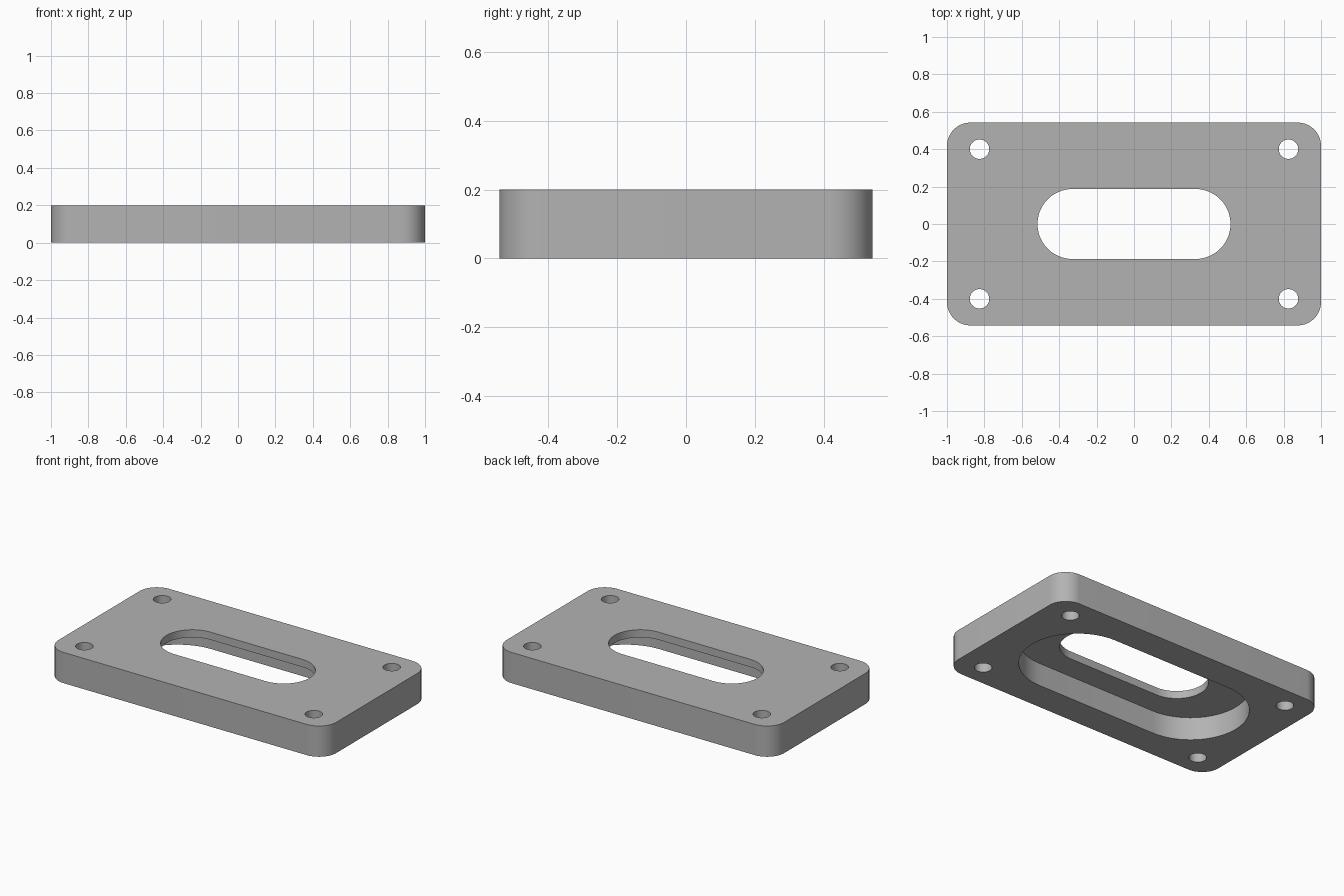
import bpy, bmesh
from math import cos, sin, pi

cube = bpy.data.objects.get("Cube")
if cube:
    bpy.data.objects.remove(cube, do_unlink=True)

grey = bpy.data.materials.new("grey metal")
grey.use_nodes = True
colour = (0.45, 0.45, 0.45, 1)
grey.diffuse_color = colour
grey.node_tree.nodes["Principled BSDF"].inputs["Base Color"].default_value = colour


def rounded_prism(name, half_x, half_y, radius, z0, z1, centre=(0, 0), steps=16):
    """Vertical prism with a rounded rectangle, slot or circle outline."""
    bm = bmesh.new()
    ring = []
    corners = [(1, 1), (-1, 1), (-1, -1), (1, -1)]
    for quarter, (sx, sy) in enumerate(corners):
        for i in range(steps + 1):
            a = (quarter + i / steps) * pi / 2
            x = centre[0] + sx * (half_x - radius) + radius * cos(a)
            y = centre[1] + sy * (half_y - radius) + radius * sin(a)
            ring.append(bm.verts.new((x, y, z0)))
    base = bm.faces.new(ring)
    top = bmesh.ops.extrude_face_region(bm, geom=[base])["geom"]
    bmesh.ops.translate(bm, vec=(0, 0, z1 - z0),
                        verts=[v for v in top if isinstance(v, bmesh.types.BMVert)])
    # Merge the doubled points where two arcs meet
    bmesh.ops.remove_doubles(bm, verts=bm.verts[:], dist=1e-5)
    bmesh.ops.recalc_face_normals(bm, faces=bm.faces[:])
    mesh = bpy.data.meshes.new(name)
    bm.to_mesh(mesh)
    bm.free()
    mesh.materials.append(grey)
    obj = bpy.data.objects.new(name, mesh)
    bpy.context.collection.objects.link(obj)
    return obj


# Plate with rounded corners
plate = rounded_prism("mounting_plate", 1, 0.542, 0.125, 0, 0.2)

# Through slot, wider recess underneath, four bolt holes
cutters = [
    rounded_prism("slot_cutter", 0.516, 0.187, 0.187, -0.1, 0.3),
    rounded_prism("recess_cutter", 0.782, 0.347, 0.347, -0.1, 0.15),
]
for sx in (-1, 1):
    for sy in (-1, 1):
        cutters.append(rounded_prism("bolt_hole_cutter", 0.052, 0.052, 0.052, -0.1, 0.3,
                                     (sx * 0.826, sy * 0.4), 10))

bpy.context.view_layer.objects.active = plate
for cutter in cutters:
    cutter.hide_render = True
    cut = plate.modifiers.new(cutter.name, "BOOLEAN")
    cut.operation = "DIFFERENCE"
    cut.solver = "EXACT"
    cut.object = cutter
    bpy.ops.object.modifier_apply(modifier=cut.name)
    bpy.data.objects.remove(cutter, do_unlink=True)

# Smooth arcs, sharp rims
bpy.ops.object.select_all(action="DESELECT")
plate.select_set(True)
bpy.ops.object.shade_smooth_by_angle(angle=pi / 6)
